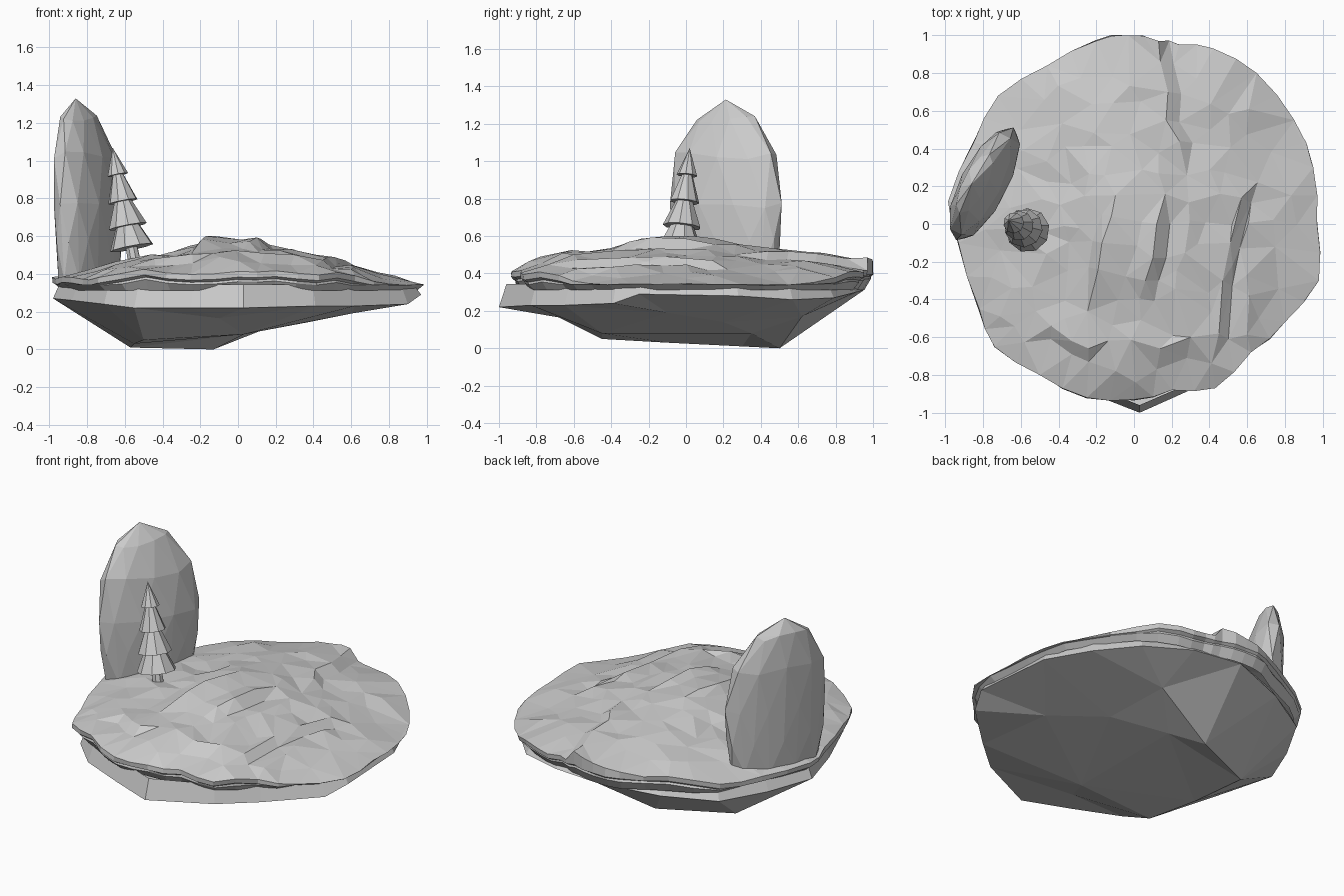
import bpy, bmesh, math, random
from mathutils import Vector, Matrix
from mathutils.geometry import delaunay_2d_cdt

if "Cube" in bpy.data.objects:
    bpy.data.objects.remove(bpy.data.objects["Cube"])

random.seed(4)


def finish(bm, name):
    bmesh.ops.recalc_face_normals(bm, faces=bm.faces)
    me = bpy.data.meshes.new(name)
    bm.to_mesh(me)
    bm.free()
    ob = bpy.data.objects.new(name, me)
    bpy.context.collection.objects.link(ob)
    return ob


def lerp(profile, t):
    for (a, za), (b, zb) in zip(profile, profile[1:]):
        if t <= b:
            return za + (zb - za) * max(0, (t - a) / (b - a))
    return profile[-1][1]


def triangulated(pts, zs, edges):
    """Mesh of constrained triangles over points with given heights."""
    vs, _, fs, origin, _, _ = delaunay_2d_cdt(pts, edges, [], 1, 1e-5)
    bm = bmesh.new()
    bv = [bm.verts.new((v.x, v.y, zs[o[0]] if o else .5)) for v, o in zip(vs, origin)]
    for f in fs:
        bm.faces.new([bv[i] for i in f])
    return bm, [e for e in bm.edges if e.is_boundary]


def skirt(bm, rim, scale, zfunc, jitter=0.0):
    """Extrude a rim loop to a new scale and height; return the new rim."""
    ext = bmesh.ops.extrude_edge_only(bm, edges=rim)["geom"]
    for v in (g for g in ext if isinstance(g, bmesh.types.BMVert)):
        s = scale + random.uniform(-jitter, jitter)
        v.co = (v.co.x * s, v.co.y * s, zfunc(v.co.z))
    return [g for g in ext if isinstance(g, bmesh.types.BMEdge)]


# island outline and hill profiles
OUTLINE = [(.97, 0), (.95, .3), (.85, .55), (.65, .8), (.42, .93), (.24, .95), (.13, .97), (-.03, 1),
           (-.2, .97), (-.46, .84), (-.72, .68), (-.85, .43), (-.985, .12), (-.93, -.1),
           (-.82, -.45), (-.74, -.65), (-.5, -.8), (-.25, -.92), (0, -.93), (.2, -.88),
           (.43, -.87), (.62, -.68), (.8, -.52), (.98, -.3)]
HILL_X = [(-.98, .40), (-.78, .42), (-.6, .475), (-.3, .52), (-.19, .59), (.08, .59),
          (.22, .54), (.55, .47), (.7, .41), (.98, .37)]
HILL_Y = [(-.95, .42), (-.8, .48), (-.6, .52), (-.45, .525), (-.18, .59), (.1, .59),
          (.45, .53), (.7, .51), (1, .45)]


def height(x, y):
    a, b = lerp(HILL_X, x), lerp(HILL_Y, y)
    return .5 * min(a, b) + .5 * a * b / .6


# low cliffs in the turf: (points on the high side, offset to the low side)
CLIFFS = [([(.14, .86), (.18, .7), (.17, .55), (.24, .44)], (.07, -.01)),
          ([(.57, .14), (.51, -.1), (.47, -.3), (.45, -.58)], (.05, -.03)),
          ([(.12, 0), (.1, -.18), (.06, -.3)], (.07, 0)),
          ([(-.44, -.54), (-.33, -.62), (-.24, -.66)], (.0, -.07)),
          ([(.14, -.66), (.3, -.6)], (-.02, -.11)),
          ([(-.12, .04), (-.17, -.1), (-.19, -.24)], (-.05, .01))]

pts, zs = [], []
for p, q in zip(OUTLINE, OUTLINE[1:] + OUTLINE[:1]):
    for c in (Vector(p), (Vector(p) + Vector(q)) * .506):
        pts.append(c)
        zs.append(height(*c) - .018 + random.uniform(-.008, .008))
zs[12:16] = [.485, .475, .46, .45]      # raised lip where the back cliff meets the rim
edges = [(i, (i + 1) % len(pts)) for i in range(len(pts))]
for line, off in CLIFFS:
    for side, dz in ((0, .015), (1, -.02)):
        for i, p in enumerate(line):
            q = Vector(p) + Vector(off) * side
            if i:
                edges.append((len(pts) - 1, len(pts)))
            pts.append(q)
            zs.append(height(*q) + dz)
for i in range(-7, 8):
    for j in range(-7, 8):
        q = Vector((i, j)) * .125 + Vector((random.uniform(-.045, .045), random.uniform(-.045, .045)))
        if q.length < .87 and all((q - p).length > .08 for p in pts):
            pts.append(q)
            zs.append(height(*q) + random.uniform(-.012, .012))

# turf slab with layered edge
bm, rim = triangulated(pts, zs, edges)
for scale, drop in ((.998, .03), (.98, .012), (1.003, .012)):
    rim = skirt(bm, rim, scale, lambda z: max(.34, min(z, .425) - drop), .008)
skirt(bm, rim, .965, lambda z: .312)
finish(bm, "turf_slab")

# faceted rock underside: widest ring, low points, then a pinched collar up to the turf
RIM = [(.97, -.25, .29), (.93, .28, .28), (.8, .57, .26), (.6, .79, .27), (.3, .91, .3),
       (-.03, .95, .31), (-.4, .83, .28), (-.7, .66, .26), (-.86, .38, .26), (-.98, .1, .27),
       (-.88, -.22, .26), (-.71, -.61, .24), (-.55, -.76, .22), (-.25, -.89, .22), (.03, -1, .22),
       (.41, -.83, .23), (.62, -.65, .23), (.9, -.39, .24)]
LOW = [(-.13, .5, 0), (-.57, .3, .01), (-.5, -.45, .05), (.03, -.45, .08), (-.1, -.68, .165),
       (.35, .2, .14), (.03, .35, .08), (.3, .62, .17), (-.55, -.1, .03), (.6, -.1, .19)]
rock = RIM + LOW
bm, rim = triangulated([Vector(p[:2]) for p in rock], [p[2] for p in rock],
                       [(i, (i + 1) % len(RIM)) for i in range(len(RIM))])
skirt(bm, rim, .96, lambda z: .345, .008)
finish(bm, "rock_base")

# standing boulder: hull of elliptical rings, long axis turned across the island edge
bm = bmesh.new()
turn = math.radians(63)
for k, (z, s, cx) in enumerate([(.36, .86, -.79), (.56, .96, -.79), (.76, 1, -.79),
                                (1.03, .9, -.815), (1.23, .52, -.845), (1.33, 0, -.86)]):
    for i in range(10 if s else 1):
        a = math.tau * (i + .5 * (k % 2)) / 10
        u, w = .335 * s * math.cos(a), .12 * s * math.sin(a)
        bm.verts.new((cx + u * math.cos(turn) - w * math.sin(turn),
                      .213 + u * math.sin(turn) + w * math.cos(turn),
                      z + (random.uniform(-.02, .02) if 0 < s else 0)))
bmesh.ops.convex_hull(bm, input=bm.verts)
finish(bm, "standing_boulder")

# leaning pine: trunk and stacked skirts along a tilted axis
root, tip = Vector((-.55, -.04, .47)), Vector((-.665, .02, 1.07))
axis = tip - root
place = Matrix.Translation(root) @ axis.to_track_quat('Z', 'Y').to_matrix().to_4x4()


def cone(name, z0, z1, r0, r1, sides, spin=0.0):
    bm = bmesh.new()
    m = place @ Matrix.Translation((0, 0, (z0 + z1) / 2)) @ Matrix.Rotation(spin, 4, 'Z')
    bmesh.ops.create_cone(bm, cap_ends=True, segments=sides, radius1=r0, radius2=r1,
                          depth=z1 - z0, matrix=m)
    finish(bm, name)


cone("pine_trunk", -.03, .12, .037, .03, 8)
for n, (z0, z1, r0, r1) in enumerate([(.07, .23, .118, .045), (.185, .35, .103, .035),
                                      (.32, .48, .08, .025), (.465, axis.length, .056, 0)]):
    cone(f"pine_skirt_{n + 1}", z0, z1, r0, r1, 9, n * .35)
